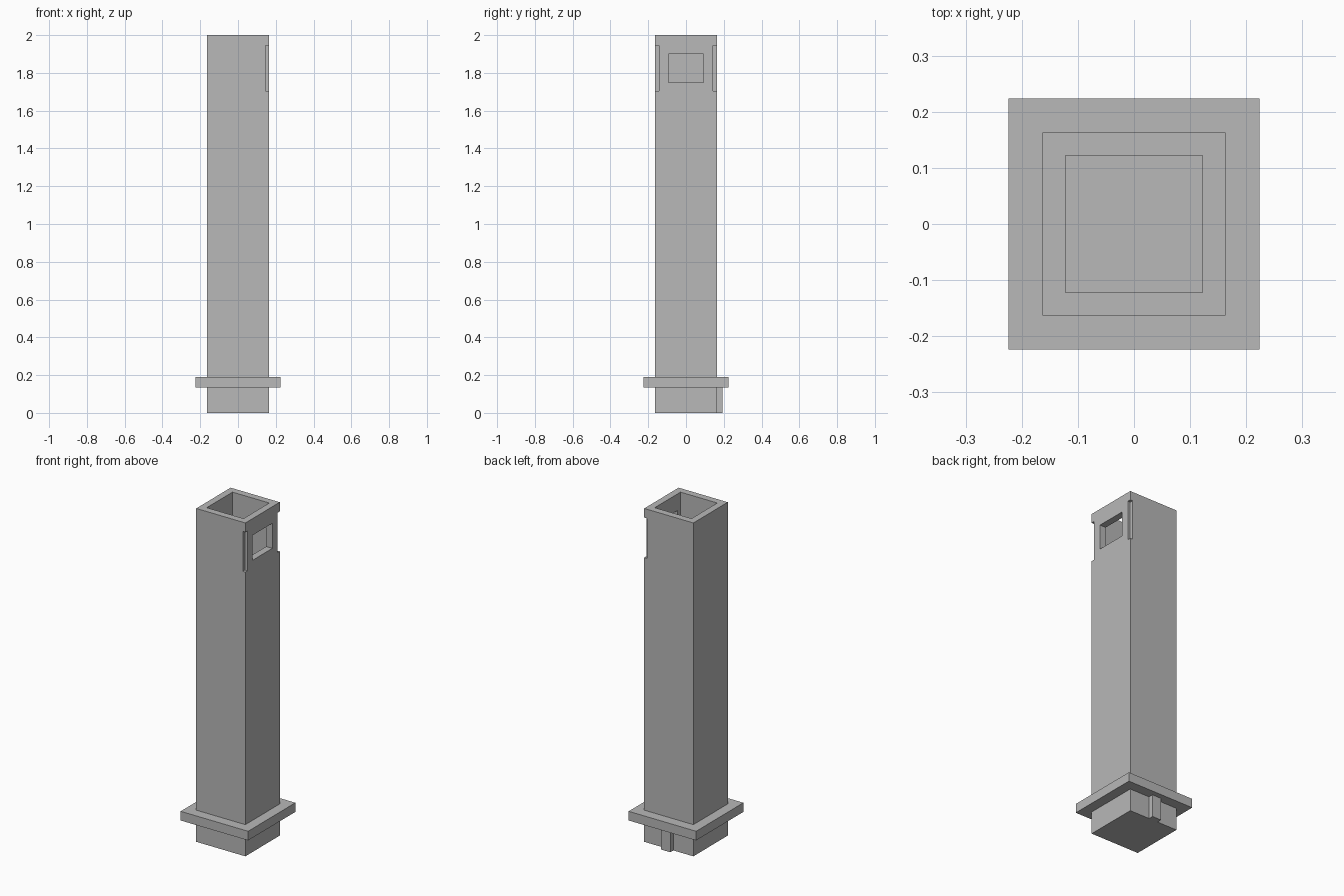
import bpy

if "Cube" in bpy.data.objects:
    bpy.data.objects.remove(bpy.data.objects["Cube"], do_unlink=True)

grey = bpy.data.materials.new("plain_grey")
grey.use_nodes = True
colour = (0.48, 0.48, 0.48, 1)
grey.diffuse_color = colour
grey.node_tree.nodes["Principled BSDF"].inputs["Base Color"].default_value = colour


def box(name, low, high):
    """Axis-aligned box between two corners."""
    middle = [(a + b) / 2 for a, b in zip(low, high)]
    bpy.ops.mesh.primitive_cube_add(size=1, location=middle)
    part = bpy.context.object
    part.name = name
    part.scale = [b - a for a, b in zip(low, high)]
    bpy.ops.object.transform_apply(location=True, rotation=False, scale=True)
    part.data.materials.append(grey)
    return part


def cut(part, low, high):
    """Subtract a box from a part."""
    cutter = box("cutter", low, high)
    cutter.hide_render = True
    mod = part.modifiers.new("cut", 'BOOLEAN')
    mod.operation = 'DIFFERENCE'
    mod.solver = 'EXACT'
    mod.object = cutter
    bpy.context.view_layer.objects.active = part
    bpy.ops.object.modifier_apply(modifier=mod.name)
    bpy.data.objects.remove(cutter, do_unlink=True)


half, inner, rim = 0.163, 0.122, 0.224
floor, top = 0.04, 2.0

# Hollow square column, open at the top
column = box("column", (-half, -half, 0), (half, half, top))
cut(column, (-inner, -inner, floor), (inner, inner, top + 0.1))

# Window through the +x wall
cut(column, (0.1, -0.093, 1.75), (0.2, 0.093, 1.9))

# Notches in the two +x corners
for side in (-1, 1):
    ys = sorted((side * 0.142, side * 0.2))
    cut(column, (0.146, ys[0], 1.705), (0.2, ys[1], 1.945))

# Square flange around the foot
flange = box("flange", (-rim, -rim, 0.135), (rim, rim, 0.19))
cut(flange, (-inner, -inner, 0.1), (inner, inner, 0.3))

# Locating key on the back below the flange
box("locating_key", (-0.03, half - 0.01, 0), (0.03, 0.192, 0.135))
